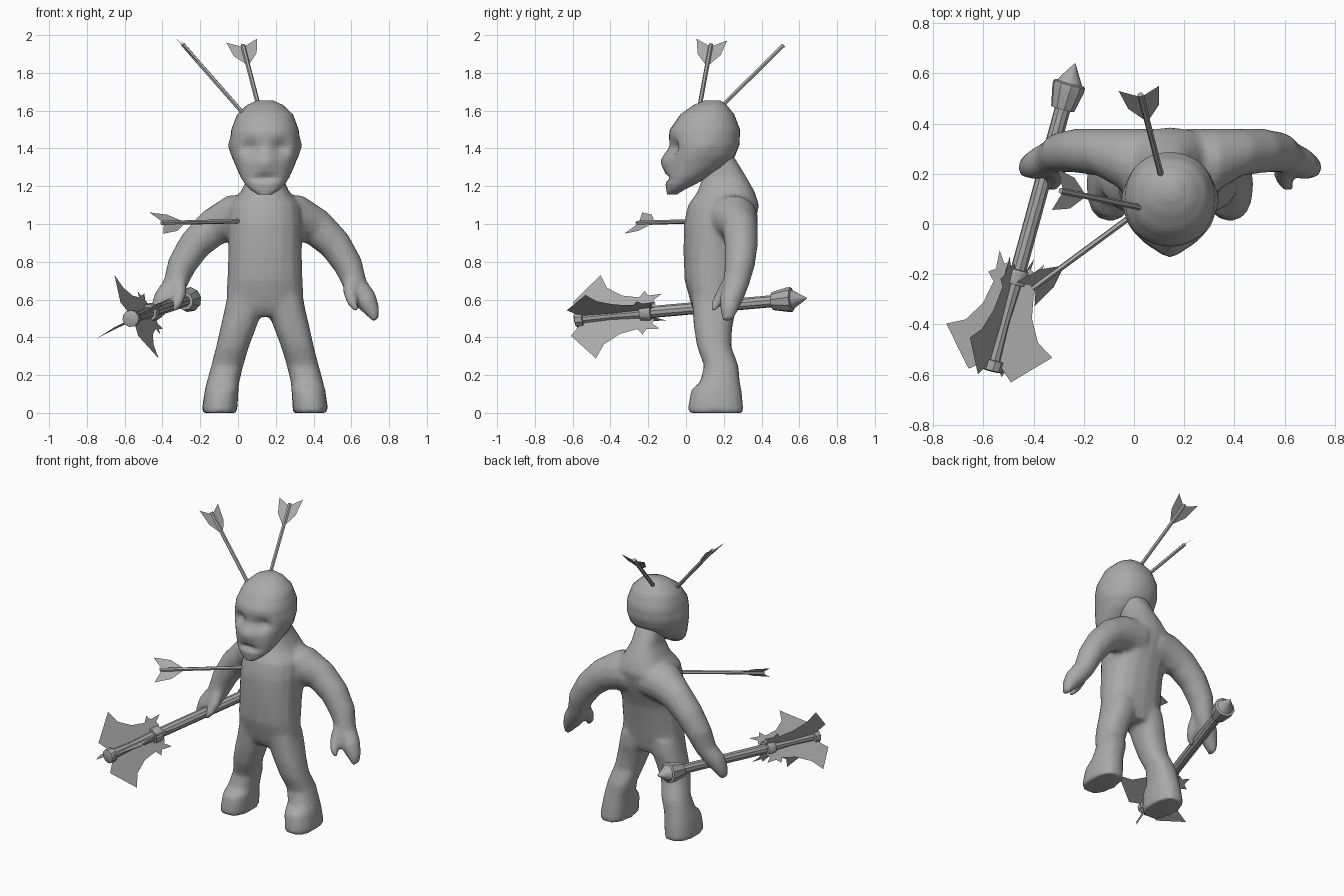
import bpy, bmesh, math
from mathutils import Vector

if "Cube" in bpy.data.objects:
    bpy.data.objects.remove(bpy.data.objects["Cube"])

CX = 0.143  # symmetry plane of the figure
grey = bpy.data.materials.new("plain grey")
grey.diffuse_color = (0.4, 0.4, 0.4, 1)
grey.use_nodes = True
grey.node_tree.nodes["Principled BSDF"].inputs["Base Color"].default_value = grey.diffuse_color


def make(name, bm, angle=180):
    bmesh.ops.recalc_face_normals(bm, faces=bm.faces)
    me = bpy.data.meshes.new(name)
    bm.to_mesh(me)
    bm.free()
    ob = bpy.data.objects.new(name, me)
    bpy.context.collection.objects.link(ob)
    me.materials.append(grey)
    bpy.ops.object.select_all(action='DESELECT')
    ob.select_set(True)
    bpy.context.view_layer.objects.active = ob
    bpy.ops.object.shade_smooth_by_angle(angle=math.radians(angle))
    return ob


def loft(bm, rings):
    """Skin a list of point rings and cap both ends."""
    vs = [[bm.verts.new(p) for p in r] for r in rings]
    n = len(vs[0])
    for a, b in zip(vs, vs[1:]):
        for i in range(n):
            bm.faces.new((a[i], a[(i + 1) % n], b[(i + 1) % n], b[i]))
    bm.faces.new(vs[0][::-1])
    bm.faces.new(vs[-1])


def ring(c, u, v, n=16, p=1.0):
    """Super-ellipse around c with half axes u and v."""
    f = lambda w: math.copysign(abs(w) ** p, w)
    a = [2 * math.pi * i / n for i in range(n)]
    return [Vector(c) + Vector(u) * f(math.cos(t)) + Vector(v) * f(math.sin(t)) for t in a]


def level(z, y0, y1, cx, rx, n=16, p=0.85):
    return ring((cx, (y0 + y1) / 2, z), (rx, 0, 0), (0, (y1 - y0) / 2, 0), n, p)


def limb(bm, pts, s):
    """Tube through (x, y, z, in-plane radius, y radius); s = -1 mirrors it."""
    P = [Vector((CX + s * (p[0] - CX), p[1], p[2])) for p in pts]
    rings = []
    for i, p in enumerate(pts):
        d = P[min(i + 1, len(P) - 1)] - P[max(i - 1, 0)]
        d.y = 0
        u = d.normalized().cross(Vector((0, 1, 0))) * p[3]
        rings.append(ring(P[i], u, (0, p[4], 0)))
    loft(bm, rings)


# Body: torso with neck, legs with feet, arms with thumbs
bm = bmesh.new()
TORSO = [(.51, .06, .24, .07), (.56, .03, .255, .18), (.62, .015, .265, .205), (.7, -.008, .28, .2),
         (.85, -.014, .31, .195), (1, -.012, .365, .2), (1.1, .01, .388, .19),
         (1.17, .06, .365, .13), (1.25, .088, .32, .09), (1.38, .1, .24, .08)]
loft(bm, [level(z, a, b, CX, r) for z, a, b, r in TORSO])
LEG = [(0, .015, .305, .24, .09), (.02, .01, .305, .24, .094), (.12, .025, .295, .23, .09),
       (.165, .075, .285, .222, .086), (.25, .095, .278, .2, .085), (.35, .058, .24, .172, .087),
       (.45, .042, .245, .142, .095), (.53, .035, .26, .118, .1), (.62, .03, .26, .1, .1)]
ARM = [(.2, .25, 1.04, .12, .13), (.31, .25, 1.03, .125, .13), (.42, .285, .98, .1, .095),
       (.515, .292, .89, .087, .088), (.585, .285, .78, .077, .08), (.622, .265, .675, .063, .068),
       (.675, .24, .6, .062, .062), (.71, .228, .54, .042, .045), (.728, .22, .49, .016, .03)]
THUMB = [(.6, .235, .7, .04, .045), (.592, .2, .64, .036, .04), (.605, .165, .585, .029, .032),
         (.628, .145, .54, .012, .014)]
for s in (1, -1):
    loft(bm, [level(z, a, b, CX + s * d, r) for z, a, b, d, r in LEG])
    limb(bm, ARM, s)
    limb(bm, THUMB, s)
body = make("body", bm)
m = body.modifiers.new("blend", 'REMESH')
m.mode, m.voxel_size, m.use_smooth_shade = 'VOXEL', 0.014, True
m = body.modifiers.new("soften", 'SMOOTH')
m.factor, m.iterations = 0.5, 5
m = body.modifiers.new("thin_out", 'DECIMATE')
m.ratio = 0.25

# Head: skull lofted upwards, then face features pushed in and out
HEAD = [(1.155, -.1, -.05, .035), (1.18, -.104, -.01, .075), (1.21, -.108, .05, .105),
        (1.25, -.108, .12, .13), (1.3, -.108, .205, .152), (1.36, -.1, .26, .176),
        (1.42, -.1, .283, .184), (1.5, -.085, .286, .178), (1.58, -.03, .256, .148),
        (1.63, .04, .215, .095), (1.655, .1, .18, .04)]
rings = []
for a, b in zip(HEAD, HEAD[1:]):
    for k in range(3):
        z, y0, y1, r = (p + (q - p) * k / 3 for p, q in zip(a, b))
        rings.append(level(z, y0, y1, CX, r, 36, .92))
rings.append(level(*HEAD[-1][:3], CX, HEAD[-1][3], 36, .92))
bm = bmesh.new()
loft(bm, rings)
# x offset, z, x spread, z spread, push towards the back
FACE = [(.08, 1.405, .042, .036, .055), (-.08, 1.405, .042, .036, .055),
        (0, 1.335, .05, .045, -.03), (0, 1.243, .055, .014, .032), (0, 1.42, .03, .03, .012)]
for v in bm.verts:
    x, z = v.co.x - CX, v.co.z
    if v.co.y < .06:
        v.co.y += sum(d * math.exp(-((x - fx) / sx) ** 2 - ((z - fz) / sz) ** 2)
                      for fx, fz, sx, sz, d in FACE)
    # ears
    ear = math.exp(-((v.co.y - .1) / .04) ** 2 - ((z - 1.41) / .04) ** 2)
    v.co.x += math.copysign(.012, x) * ear
make("head", bm)


def arrow(name, start, end, side):
    """Shaft with one flat swallow-tailed fletching plate."""
    a, b = Vector(start), Vector(end)
    d = (b - a).normalized()
    s = Vector(side)
    s = (s - d * s.dot(d)).normalized()
    n = d.cross(s)
    bm = bmesh.new()
    loft(bm, [ring(p, s * .012, n * .012, 6) for p in (a - d * .06, b - d * .02)])
    half = [(-.035, 0), (.015, .082), (-.09, .062), (-.16, .012)]
    outline = half + [(t, -w) for t, w in half[:0:-1]]
    bm.faces.new([bm.verts.new(b + d * t + s * w) for t, w in outline])
    make(name, bm, 30)


arrow("head_arrow_back", (.11, .185, 1.62), (.022, .53, 1.96), (1, 0, 0))
arrow("head_arrow_side", (.015, .068, 1.6), (-.305, .135, 1.965), (.1, 1, 0))
arrow("chest_arrow", (.015, .05, 1.015), (-.42, -.27, 1.005), (-.07, .08, .1))

# Mace: turned handle with collars and pointed pommel
foot, tip = Vector((-.57, -.585, .498)), Vector((-.235, .64, .608))
axis = (tip - foot).normalized()
out = Vector((-.115, 0, .21))
out = (out - axis * out.dot(axis)).normalized()
across = axis.cross(out)
PROFILE = [(0, .036), (.005, .045), (.045, .045), (.046, .03), (.2, .024), (.36, .032), (.361, .046),
           (.41, .05), (.42, .046), (.421, .032), (1.085, .032), (1.086, .048), (1.17, .066),
           (1.19, .066), (1.195, .052), (1.275, .002)]
bm = bmesh.new()
loft(bm, [ring(foot + axis * t, out * r, across * r, 10) for t, r in PROFILE])
make("mace_handle", bm, 35)

# Four flat blades around the handle
BLADE = [(.04, .02), (-.02, .1), (.125, .25), (.165, .17), (.25, .115), (.345, .095), (.375, .13),
         (.395, .1), (.47, .105), (.425, .07), (.44, .045), (.38, .02)]
bm = bmesh.new()
for e in (out, across, -out, -across):
    bm.faces.new([bm.verts.new(foot + axis * t + e * r) for t, r in BLADE])
make("mace_blades", bm, 30)
